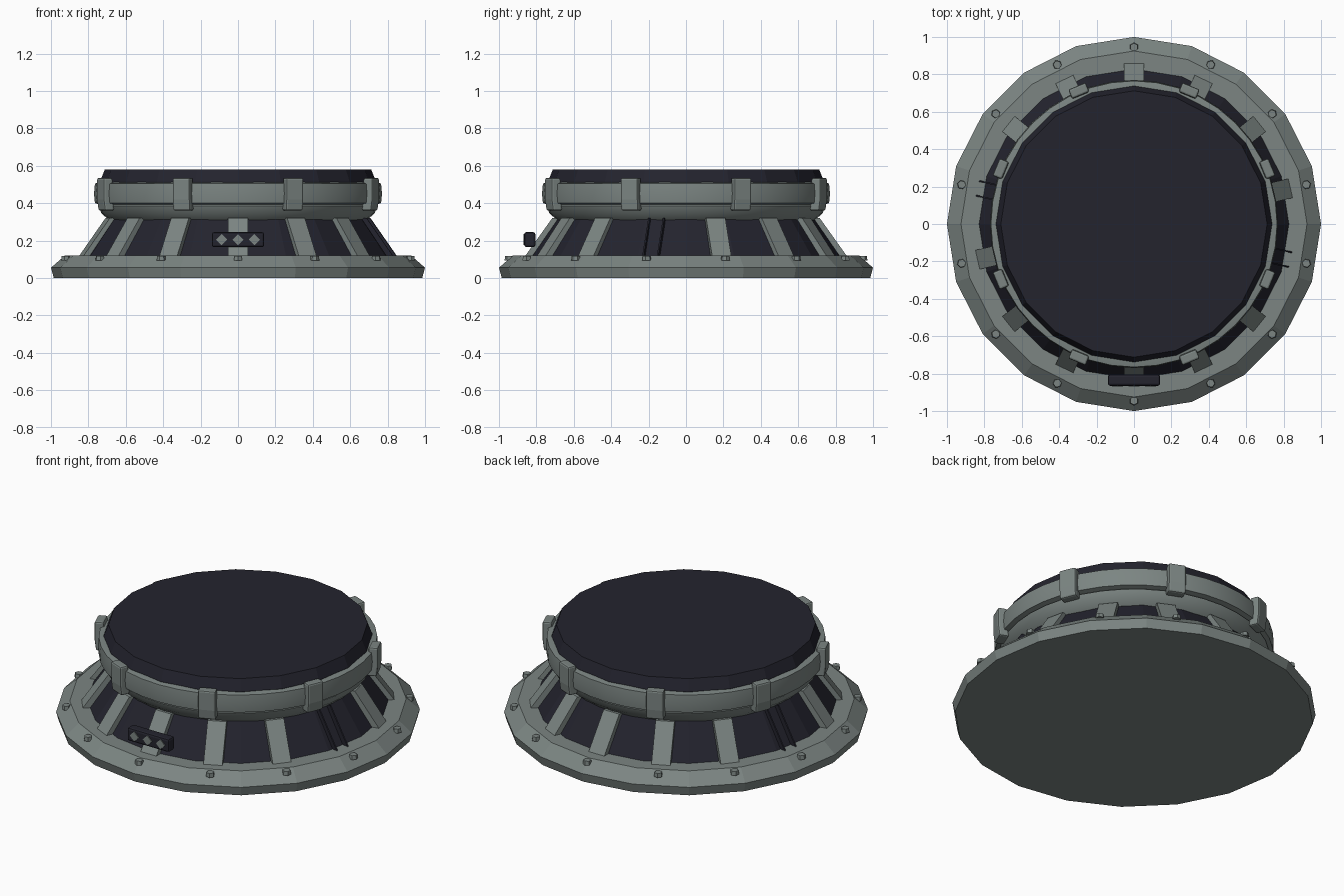
import bpy, bmesh
from math import cos, sin, pi, radians
from mathutils import Matrix, Vector

cube = bpy.data.objects.get("Cube")
if cube:
    bpy.data.objects.remove(cube, do_unlink=True)


def material(name, rgb):
    m = bpy.data.materials.new(name)
    m.use_nodes = True
    m.diffuse_color = (*rgb, 1)
    m.node_tree.nodes["Principled BSDF"].inputs["Base Color"].default_value = (*rgb, 1)
    return m


GRAY = material("metal gray", (0.2, 0.235, 0.225))
DARK = material("dark navy", (0.017, 0.017, 0.027))


def finish(name, bm, mat, bevel=0, smooth=False):
    bmesh.ops.recalc_face_normals(bm, faces=bm.faces)
    me = bpy.data.meshes.new(name)
    bm.to_mesh(me)
    bm.free()
    me.materials.append(mat)
    ob = bpy.data.objects.new(name, me)
    bpy.context.collection.objects.link(ob)
    if bevel:
        mod = ob.modifiers.new("edge bevel", "BEVEL")
        mod.width = bevel
        mod.segments = 2
    if smooth:
        bpy.ops.object.select_all(action="DESELECT")
        ob.select_set(True)
        bpy.context.view_layer.objects.active = ob
        bpy.ops.object.shade_smooth_by_angle(angle=radians(30))
    return ob


def lathe(name, profile, mat, sides=20, smooth=False):
    """Turn an (r, z) profile about z and cap both ends."""
    bm = bmesh.new()
    rings = [[bm.verts.new((r * cos(2 * pi * i / sides), r * sin(2 * pi * i / sides), z))
              for i in range(sides)] for r, z in profile]
    for low, high in zip(rings, rings[1:]):
        for i in range(sides):
            j = (i + 1) % sides
            bm.faces.new((low[i], low[j], high[j], high[i]))
    bm.faces.new(rings[0])
    bm.faces.new(rings[-1])
    return finish(name, bm, mat, smooth=smooth)


def slab(bm, profile, angle, width, offset=0):
    """Extrude an (r, z) profile sideways and turn it to an angle about z."""
    turn = Matrix.Rotation(angle, 3, "Z")
    sides = [[bm.verts.new(turn @ Vector((r, offset + s * width / 2, z))) for r, z in profile]
             for s in (-1, 1)]
    n = len(profile)
    for i in range(n):
        j = (i + 1) % n
        bm.faces.new((sides[0][i], sides[0][j], sides[1][j], sides[1][i]))
    bm.faces.new(sides[0])
    bm.faces.new(sides[1])


# Main turned bodies
lathe("base_flange", [(0.985, 0), (1, 0.055), (0.925, 0.12), (0.8, 0.12)], GRAY)
lathe("cone_body", [(0.835, 0.11), (0.69, 0.32)], DARK)
lathe("collar_ring", [(0.69, 0.31), (0.73, 0.345), (0.745, 0.385), (0.735, 0.392),
                      (0.765, 0.4), (0.77, 0.45), (0.765, 0.505), (0.73, 0.512)],
      GRAY, sides=40, smooth=True)
lathe("top_cap", [(0.738, 0.49), (0.738, 0.515), (0.712, 0.58)], DARK)

# Sloping ribs, with a pair of thin fins in two of the bays
ribs, fins = bmesh.new(), bmesh.new()
bolts = bmesh.new()
COUNT = 14
rib_profile = [(0.865, 0.11), (0.715, 0.32), (0.65, 0.32), (0.78, 0.11)]
for k in range(COUNT):
    a = -pi / 2 + 2 * pi * k / COUNT
    if k in (3, 10):
        for side in (-0.04, 0.04):
            slab(fins, rib_profile, a, 0.008, side)
    else:
        slab(ribs, rib_profile, a, 0.105)
    place = Matrix.Rotation(a, 4, "Z") @ Matrix.Translation((0.945, 0, 0.105))
    bmesh.ops.create_cone(bolts, cap_ends=True, segments=6, radius1=0.025, radius2=0.022,
                          depth=0.024, matrix=place @ Matrix.Rotation(pi / 6, 4, "Z"))
finish("ribs", ribs, GRAY)
finish("thin_fins", fins, DARK)
finish("flange_bolts", bolts, GRAY)

# Clamps around the collar
clamps = bmesh.new()
for k in range(8):
    slab(clamps, [(0.735, 0.36), (0.79, 0.36), (0.798, 0.42), (0.798, 0.535), (0.745, 0.535)],
         pi / 8 + k * pi / 4, 0.1)
finish("collar_clamps", clamps, GRAY, bevel=0.01)

# Front panel with three diamond lights
panel = bmesh.new()
slab(panel, [(0.805, 0.165), (0.865, 0.165), (0.865, 0.245), (0.805, 0.245)], -pi / 2, 0.28)
finish("front_panel", panel, DARK, bevel=0.012)
lights = bmesh.new()
for x in (-0.088, 0, 0.088):
    place = Matrix.Translation((x, -0.866, 0.205)) @ Matrix.Rotation(pi / 2, 4, "X")
    bmesh.ops.create_cone(lights, cap_ends=True, segments=4, radius1=0.03, radius2=0.03,
                          depth=0.008, matrix=place)
finish("panel_lights", lights, GRAY)
